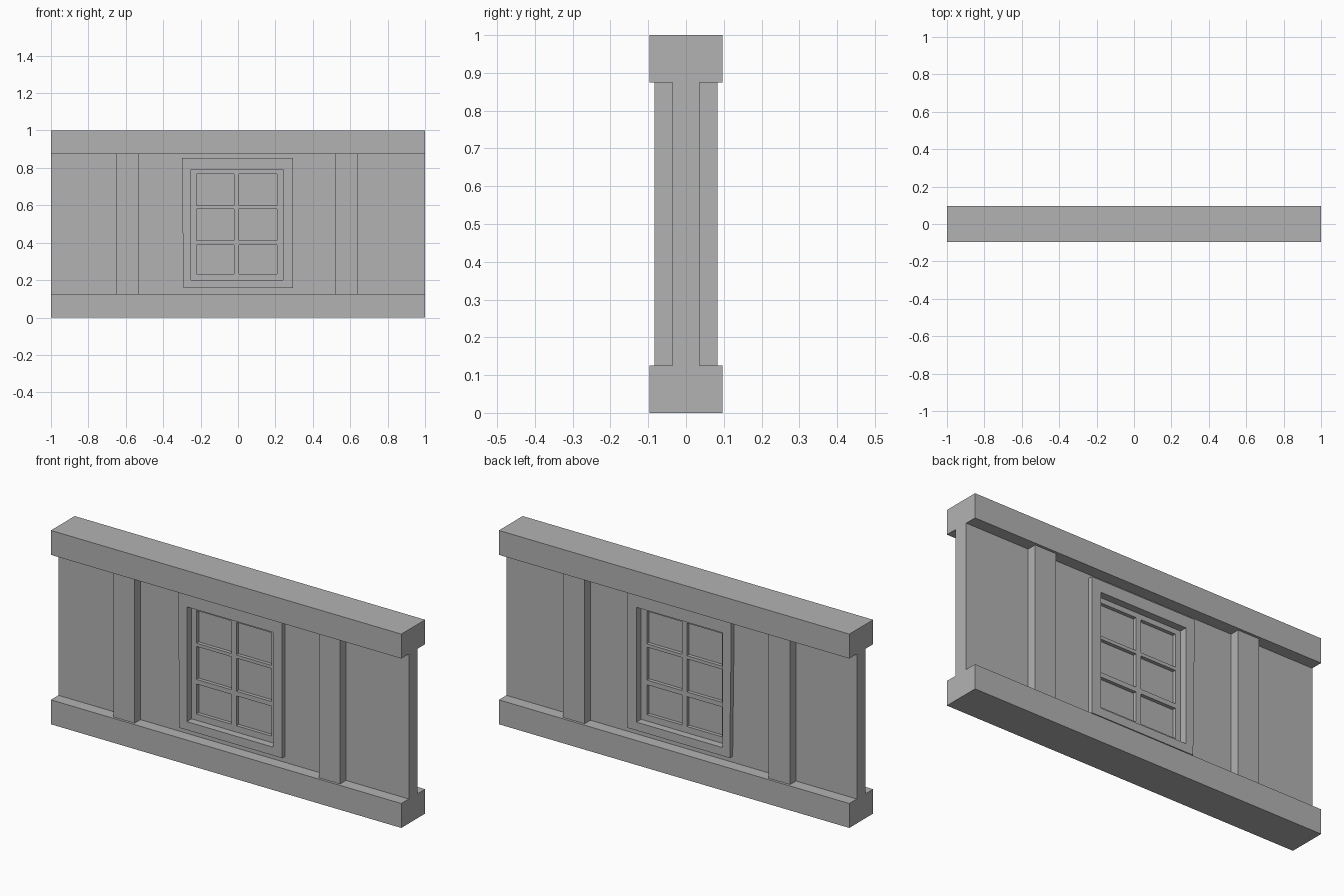
import bpy
import bmesh

if "Cube" in bpy.data.objects:
    bpy.data.objects.remove(bpy.data.objects["Cube"], do_unlink=True)

GREY = (0.45, 0.45, 0.45, 1.0)
mat = bpy.data.materials.new("plain grey")
mat.use_nodes = True
mat.diffuse_color = GREY
mat.node_tree.nodes["Principled BSDF"].inputs["Base Color"].default_value = GREY


def panel(name, xs, zs, depth, holes=()):
    """Slab on the given grid lines, centred on y = 0, with (column, row) cells left open."""
    bm = bmesh.new()
    grid = [[bm.verts.new((x, -depth, z)) for z in zs] for x in xs]
    for i in range(len(xs) - 1):
        for j in range(len(zs) - 1):
            if (i, j) not in holes:
                bm.faces.new((grid[i][j], grid[i + 1][j],
                              grid[i + 1][j + 1], grid[i][j + 1]))
    out = bmesh.ops.extrude_face_region(bm, geom=bm.faces[:], use_keep_orig=True)
    moved = [g for g in out["geom"] if isinstance(g, bmesh.types.BMVert)]
    bmesh.ops.translate(bm, verts=moved, vec=(0, 2 * depth, 0))
    bmesh.ops.recalc_face_normals(bm, faces=bm.faces[:])
    mesh = bpy.data.meshes.new(name)
    bm.to_mesh(mesh)
    bm.free()
    mesh.materials.append(mat)
    obj = bpy.data.objects.new(name, mesh)
    bpy.context.collection.objects.link(obj)
    return obj


# Horizontal beams
panel("bottom_beam", (-1, 1), (0, 0.126), 0.097)
panel("top_beam", (-1, 1), (0.874, 1), 0.097)

# Wall with window opening
left, right, low, high = -0.25, 0.241, 0.2, 0.792
panel("wall", (-1, left, right, 1), (0.126, low, high, 0.874), 0.036, {(1, 1)})

# Upright posts, through both sides of the wall
for name, x in (("right_post", -0.592), ("left_post", 0.581)):
    panel(name, (x - 0.061, x + 0.061), (0.126, 0.874), 0.084)

# Window surround, a little out of square on one side
surround = panel("window_surround", (-0.3, left, right, 0.294),
                 (0.157, low, high, 0.853), 0.06, {(1, 1)})
for v in surround.data.vertices:
    if v.co.x < -0.29 and v.co.z < 0.21:
        v.co.x += 0.008

# Sash with six openings, and the panes set within it
panel("window_sash", (left, -0.221, -0.021, 0.006, 0.208, right),
      (low, 0.233, 0.387, 0.411, 0.581, 0.598, 0.766, high), 0.022,
      {(i, j) for i in (1, 3) for j in (1, 3, 5)})
panel("window_panes", (left, right), (low, high), 0.004)
